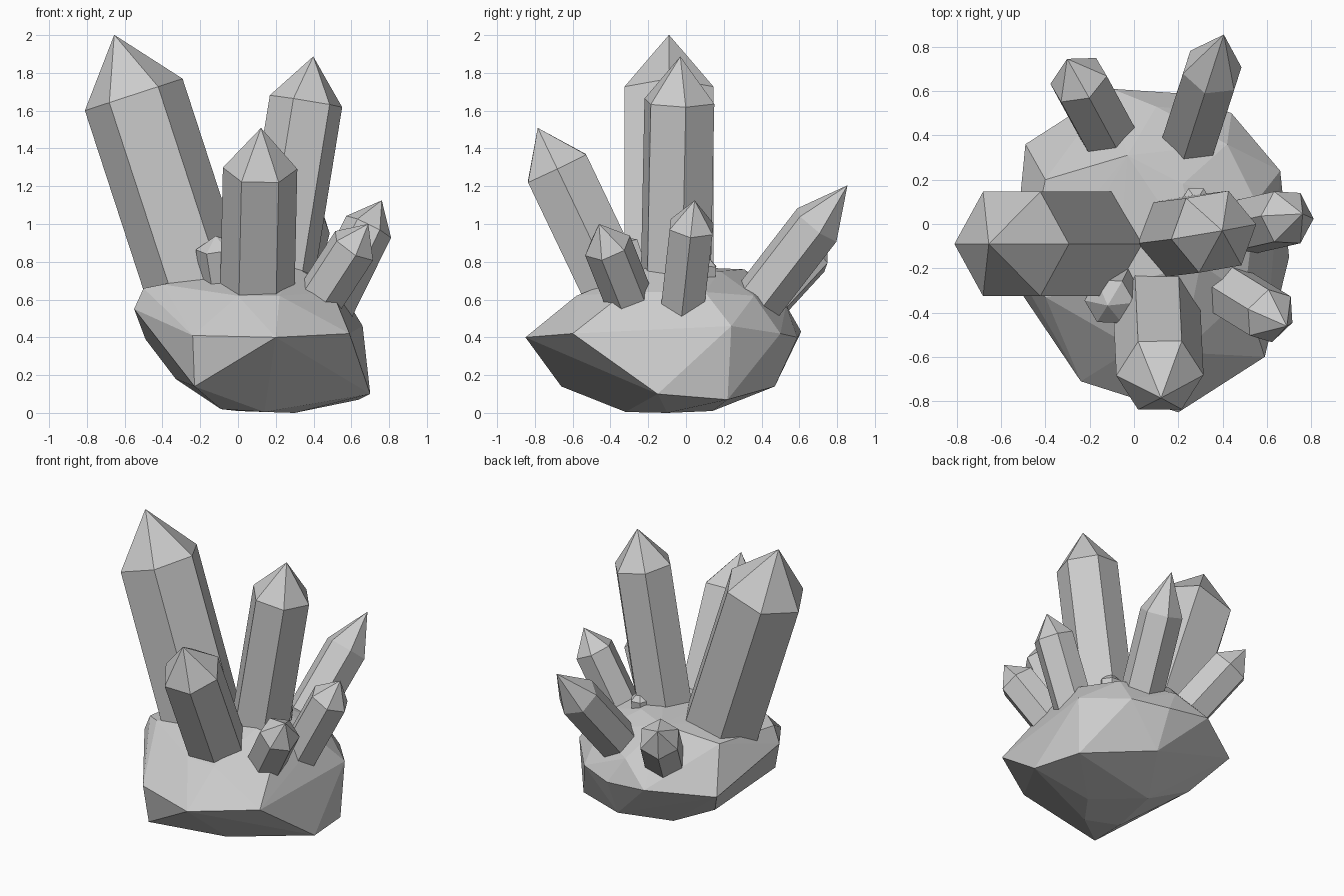
import bpy, bmesh, math
from mathutils import Vector

if "Cube" in bpy.data.objects:
    bpy.data.objects.remove(bpy.data.objects["Cube"])


def finish(bm, name):
    bmesh.ops.recalc_face_normals(bm, faces=bm.faces)
    mesh = bpy.data.meshes.new(name)
    bm.to_mesh(mesh)
    bm.free()
    obj = bpy.data.objects.new(name, mesh)
    bpy.context.collection.objects.link(obj)
    return obj


def crystal(name, shoulder, axis, radius, tip, phase=0, base_z=0.4):
    """Six-sided prism running up to the shoulder ring, then a pointed tip."""
    c, d = Vector(shoulder), Vector(axis).normalized()
    u = Vector((1, 0, 0)) - d * d.x
    u.normalize()
    v = d.cross(u)
    length = (c.z - base_z) / d.z
    bm = bmesh.new()
    rings = []
    for centre in (c - d * length, c):
        ring = []
        for i in range(6):
            a = math.radians(60 * i + phase)
            ring.append(bm.verts.new(centre + (u * math.cos(a) + v * math.sin(a)) * radius))
        rings.append(ring)
    apex = bm.verts.new(c + d * tip)
    low, top = rings
    bm.faces.new(low[::-1])
    for i in range(6):
        j = (i + 1) % 6
        bm.faces.new((low[i], low[j], top[j], top[i]))
        bm.faces.new((top[i], top[j], apex))
    return finish(bm, name)


# Faceted rock base: convex hull of its main corners
corners = [
    # underside
    (-.09, -.25, .02), (0, .14, .01), (.3, -.1, 0), (.14, -.32, .005),
    (.64, .22, .07), (.7, -.15, .1), (-.23, -.66, .14), (.2, .47, .14), (-.33, .15, .18),
    # widest belt
    (.2, -.85, .4), (-.24, -.71, .41), (.59, -.6, .42), (.66, .24, .46), (.44, .5, .42),
    (.2, .59, .4), (-.1, .61, .43), (-.49, .36, .39), (-.55, -.25, .55), (-.42, -.38, .5),
    # upper rim
    (-.5, -.26, .66), (-.4, .2, .68), (-.4, -.33, .68), (0, -.56, .62), (.22, -.58, .62),
    (.5, -.32, .64), (.55, .1, .64), (.42, .36, .62), (.1, .53, .57),
    # crown
    (-.03, .31, .76), (.22, .18, .75), (.3, -.18, .78), (-.08, -.28, .74),
]
bm = bmesh.new()
for p in corners:
    bm.verts.new(p)
bmesh.ops.convex_hull(bm, input=bm.verts)
bmesh.ops.delete(bm, geom=[v for v in bm.verts if not v.link_faces], context='VERTS')
finish(bm, "rock_base")

# Large crystals
crystal("tall_left_crystal", (-.552, -.09, 1.685), (-.31, 0, .95), .272, .333)
crystal("tall_right_crystal", (.36, -.035, 1.65), (.16, .02, .986), .197, .24, 10)
crystal("front_crystal", (.117, -.683, 1.295), (.02, -.43, .9), .197, .237)

# Small outer crystals
crystal("right_crystal", (.692, .03, .985), (.44, .1, .89), .132, .157)
crystal("front_right_crystal", (.615, -.415, .885), (.52, -.32, .8), .13, .145, 34)
crystal("back_right_crystal", (.353, .693, .995), (.194, .6, .777), .14, .27, 16)
crystal("back_left_crystal", (-.25, .65, .845), (-.345, .635, .69), .137, .15, -8)

# Short shards between the large crystals
crystal("front_shard", (-.11, -.35, .88), (-.15, -.3, .94), .115, .06)
crystal("centre_shard", (.28, .1, .78), (.05, .1, 1), .07, .06)
